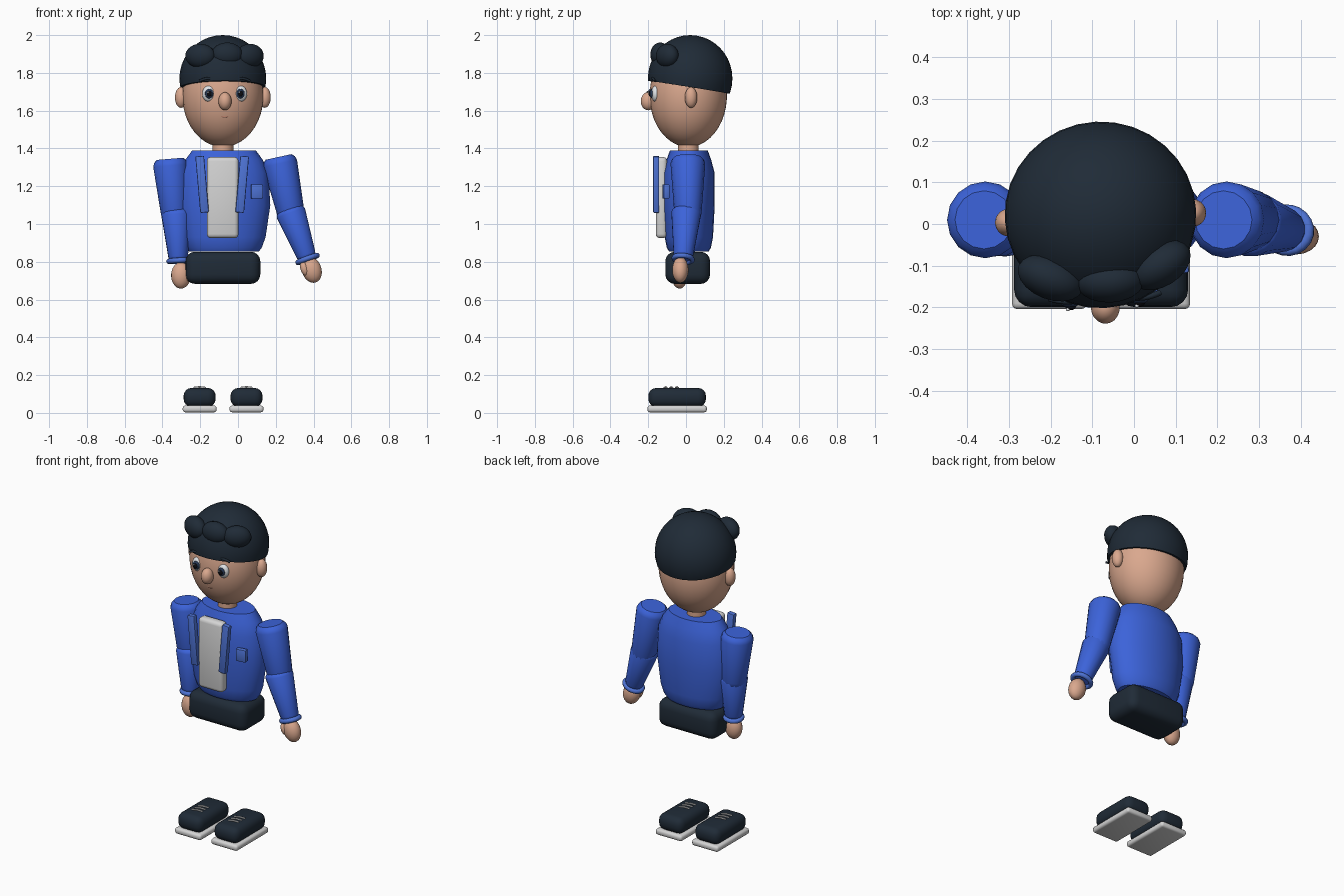
import bpy, bmesh, math
from mathutils import Vector, Matrix

if "Cube" in bpy.data.objects:
    bpy.data.objects.remove(bpy.data.objects["Cube"])


def material(name, r, g, b):
    m = bpy.data.materials.new(name)
    m.use_nodes = True
    m.diffuse_color = (r, g, b, 1)
    m.node_tree.nodes["Principled BSDF"].inputs["Base Color"].default_value = (r, g, b, 1)
    return m


SKIN = material("skin", .70, .39, .27)
LIP = material("lip", .55, .25, .17)
NAVY = material("dark navy", .014, .024, .038)
BLUE = material("jacket blue", .045, .125, .70)
TRIM = material("trim blue", .075, .17, .66)
SHIRT = material("shirt light grey", .66, .66, .66)
WHITE = material("eye white", .82, .85, .88)
IRIS = material("iris navy", .02, .04, .09)
BLACK = material("pupil black", .004, .004, .006)


def finish(name, bm, mat, loc=(0, 0, 0), rot=None):
    bmesh.ops.recalc_face_normals(bm, faces=bm.faces)
    mesh = bpy.data.meshes.new(name)
    bm.to_mesh(mesh)
    bm.free()
    mesh.materials.append(mat)
    ob = bpy.data.objects.new(name, mesh)
    bpy.context.collection.objects.link(ob)
    ob.matrix_basis = Matrix.Translation(loc) @ (rot or Matrix())
    bpy.ops.object.select_all(action='DESELECT')
    bpy.context.view_layer.objects.active = ob
    ob.select_set(True)
    bpy.ops.object.shade_smooth_by_angle(angle=math.radians(40))
    return ob


def ellipsoid(name, loc, radii, mat, rot=None, seg=20):
    bm = bmesh.new()
    bmesh.ops.create_uvsphere(bm, u_segments=seg, v_segments=seg * 2 // 3, radius=1)
    bmesh.ops.scale(bm, vec=radii, verts=bm.verts)
    return finish(name, bm, mat, loc, rot)


def box(name, loc, size, bevel, mat, rot=None, seg=3):
    bm = bmesh.new()
    bmesh.ops.create_cube(bm, size=1)
    bmesh.ops.scale(bm, vec=size, verts=bm.verts)
    bmesh.ops.bevel(bm, geom=bm.edges[:], offset=bevel, segments=seg, profile=.5, affect='EDGES')
    return finish(name, bm, mat, loc, rot)


def loft(name, rings, mat, loc=(0, 0, 0), rot=None, n=16):
    """Stack of elliptical rings (z, rx, ry) with closed ends."""
    bm = bmesh.new()
    loops = []
    for z, rx, ry in rings:
        loops.append([bm.verts.new((rx * math.cos(a), ry * math.sin(a), z))
                      for a in (2 * math.pi * i / n for i in range(n))])
    for a, b in zip(loops, loops[1:]):
        for i in range(n):
            bm.faces.new((a[i], a[(i + 1) % n], b[(i + 1) % n], b[i]))
    bm.faces.new(loops[0])
    bm.faces.new(loops[-1])
    return finish(name, bm, mat, loc, rot)


def limb(name, start, end, r0, r1, mat, edge=.025):
    """Tapered sleeve with rounded ends."""
    axis = Vector(end) - Vector(start)
    h = axis.length
    rings = [(0, r0 * .76, r0 * .76), (edge * .4, r0 * .92, r0 * .92), (edge, r0, r0),
             (h - edge, r1, r1), (h - edge * .4, r1 * .92, r1 * .92), (h, r1 * .76, r1 * .76)]
    return loft(name, rings, mat, start, axis.to_track_quat('Z', 'Y').to_matrix().to_4x4())


def tube(name, points, radius, mat, cyclic=False):
    cu = bpy.data.curves.new(name, 'CURVE')
    cu.dimensions = '3D'
    cu.bevel_depth = radius
    cu.bevel_resolution = 2
    cu.use_fill_caps = True
    sp = cu.splines.new('POLY')
    sp.points.add(len(points) - 1)
    for p, co in zip(sp.points, points):
        p.co = (*co, 1)
    sp.use_cyclic_u = cyclic
    sp.use_smooth = True
    cu.materials.append(mat)
    ob = bpy.data.objects.new(name, cu)
    bpy.context.collection.objects.link(ob)
    return ob


def arc(cx, y, cz, half, rise, bulge=0):
    steps = [i / 4 - 1 for i in range(9)]
    return [(cx + half * t, y + bulge * t * t, cz + rise * (1 - t * t)) for t in steps]


def turn(axis, deg):
    return Matrix.Rotation(math.radians(deg), 4, axis)


MID = -.08  # centre line of the body

# Head, built about its own axis and turned slightly at the end
head = [ellipsoid("head", (0, 0, 1.68), (.215, .205, .272), SKIN, seg=32)]

# Hair cap, cut by a plane that drops towards the back
bm = bmesh.new()
bmesh.ops.create_uvsphere(bm, u_segments=32, v_segments=20, radius=1)
bmesh.ops.scale(bm, vec=(.23, .224, .23), verts=bm.verts)
cut = bmesh.ops.bisect_plane(bm, geom=bm.verts[:] + bm.edges[:] + bm.faces[:], plane_co=(0, 0, -.047),
                             plane_no=(0, .16, 1), clear_inner=True)
rim = [e for e in cut['geom_cut'] if isinstance(e, bmesh.types.BMEdge)]
bmesh.ops.contextual_create(bm, geom=rim)
head.append(finish("hair_cap", bm, NAVY, (0, .01, 1.77)))

for label, loc, rx, yaw in (("right", (-.127, -.135, 1.89), .083, -24),
                            ("middle", (.015, -.15, 1.897), .083, 0),
                            ("left", (.137, -.118, 1.89), .08, 28)):
    head.append(ellipsoid(label + "_hair_curl", loc, (rx, .052, .064), NAVY, turn('Z', yaw)))

for label, s in (("left", 1), ("right", -1)):
    head += [
        ellipsoid(label + "_ear", (s * .222, .003, 1.67), (.032, .033, .055), SKIN),
        ellipsoid(label + "_eye", (s * .083, -.178, 1.69), (.036, .023, .043), WHITE),
        ellipsoid(label + "_iris", (s * .083, -.197, 1.69), (.022, .012, .025), IRIS),
        ellipsoid(label + "_pupil", (s * .083, -.206, 1.69), (.013, .009, .015), BLACK),
        ellipsoid(label + "_eye_glint", (s * .083 - .007, -.213, 1.698), (.005, .004, .005), WHITE, seg=10),
        tube(label + "_brow", arc(s * .083, -.194, 1.757, .05, .014, .01), .007, NAVY)]

head.append(ellipsoid("nose", (0, -.212, 1.65), (.035, .04, .048), SKIN))
head.append(tube("upper_lip", arc(0, -.186, 1.588, .045, -.005, .008), .005, LIP))
head.append(tube("lower_lip", arc(0, -.182, 1.580, .036, -.011, .008), .006, LIP))
pose = Matrix.Translation((MID, .012, 0)) @ turn('Z', 3)
for ob in head:
    ob.matrix_basis = pose @ ob.matrix_basis

# Neck, jacket body and hips
loft("neck", [(1.36, .055, .055), (1.46, .055, .055)], SKIN, (MID, .012, 0))
loft("jacket_body", [(.855, .185, .105), (.875, .2, .117), (.93, .22, .128), (1.1, .245, .137),
                     (1.27, .235, .137), (1.34, .205, .118), (1.39, .168, .1)],
     BLUE, (-.074, .015, 0), n=24)
box("hips", (MID, .009, .768), (.396, .237, .17), .05, NAVY, seg=4)

# Shirt front, lapels and chest pocket
box("shirt_front", (-.081, -.13, 1.14), (.168, .06, .43), .022, SHIRT)
for s, x in ((1, .022), (-1, -.19)):
    box("left_lapel" if s > 0 else "right_lapel", (x, -.158, 1.21), (.046, .032, .3), .006, TRIM,
        turn('Y', s * 5), seg=2)
box("chest_pocket", (.1, -.106, 1.172), (.062, .03, .075), .005, TRIM, turn('Z', 8), seg=2)

# Arms: the right one hangs, the left one swings outwards
arms = {"right": ((-.36, .01, 1.345), (-.333, .01, 1.02), (-.328, .003, 1.075), (-.316, -.012, .805),
                  (-.302, -.034, .728), 1),
        "left": ((.215, .01, 1.355), (.288, .01, 1.02), (.272, .003, 1.08), (.368, -.015, .815),
                 (.39, -.03, .757), -1)}
for label, (shoulder, elbow, fore, wrist, palm, inward) in arms.items():
    limb(label + "_upper_sleeve", shoulder, elbow, .092, .072, BLUE, .035)
    limb(label + "_lower_sleeve", fore, wrist, .08, .053, BLUE)
    # Cuff ring lies square to the lower sleeve
    axis = Vector(wrist) - Vector(fore)
    q = axis.to_track_quat('Z', 'Y')
    ring = [Vector(wrist) + q @ Vector((.048 * math.cos(a), .055 * math.sin(a), 0))
            for a in (math.tau * i / 20 for i in range(20))]
    tube(label + "_cuff", ring, .014, TRIM, True)
    tilt = turn('Y', 0 if inward > 0 else -18)
    ellipsoid(label + "_hand", palm, (.052, .043, .07), SKIN, tilt)
    ellipsoid(label + "_thumb", (palm[0] + inward * .038, palm[1] - .018, palm[2] + .006),
              (.022, .022, .038), SKIN, tilt, 14)

# Shoes
for label, x in (("right", -.203), ("left", .045)):
    box(label + "_sole", (x, -.047, .021), (.18, .315, .036), .014, SHIRT)
    box(label + "_shoe", (x, -.047, .082), (.17, .305, .1), .042, NAVY, seg=4)
    for i in range(3):
        y = -.108 + i * .03
        tube(f"{label}_lace_{i + 1}", [(x - .032, y - .006, .133), (x, y, .137), (x + .032, y + .006, .133)],
             .005, SHIRT)
